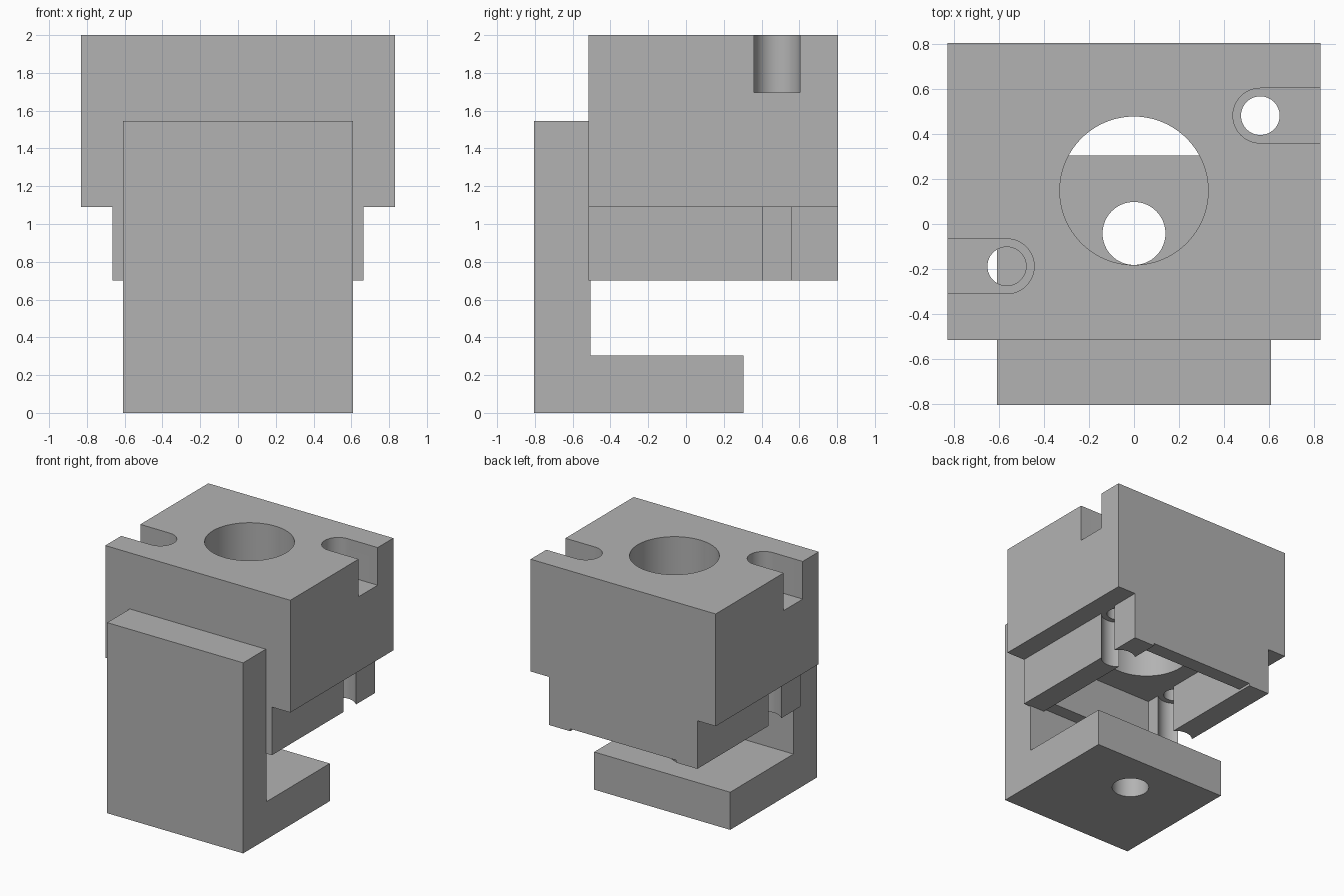
import bpy, bmesh, math

if "Cube" in bpy.data.objects:
    bpy.data.objects.remove(bpy.data.objects["Cube"])

grey = bpy.data.materials.new("plain_grey")
grey.diffuse_color = (0.448, 0.448, 0.448, 1)
grey.use_nodes = True
grey.node_tree.nodes["Principled BSDF"].inputs["Base Color"].default_value = grey.diffuse_color


def add_object(name, bm):
    bmesh.ops.recalc_face_normals(bm, faces=bm.faces)
    mesh = bpy.data.meshes.new(name)
    bm.to_mesh(mesh)
    bm.free()
    mesh.materials.append(grey)
    obj = bpy.data.objects.new(name, mesh)
    bpy.context.collection.objects.link(obj)
    return obj


def prism(name, base, offset):
    """Extrude a closed outline of 3D points along an offset."""
    bm = bmesh.new()
    face = bm.faces.new([bm.verts.new(p) for p in base])
    out = bmesh.ops.extrude_face_region(bm, geom=[face])
    verts = [g for g in out["geom"] if isinstance(g, bmesh.types.BMVert)]
    bmesh.ops.translate(bm, verts=verts, vec=offset)
    return add_object(name, bm)


def box(name, x0, x1, y0, y1, z0, z1):
    return prism(name, [(x0, y0, z0), (x1, y0, z0), (x1, y1, z0), (x0, y1, z0)],
                 (0, 0, z1 - z0))


def cylinder(name, x, y, r, z0, z1, n=64):
    ring = [(x + r * math.cos(2 * math.pi * i / n),
             y + r * math.sin(2 * math.pi * i / n), z0) for i in range(n)]
    return prism(name, ring, (0, 0, z1 - z0))


def slot(name, x, y, r, side, z0, z1, n=24):
    """Round-ended slot running out through one side."""
    arc = [(x - side * r * math.sin(math.pi * i / n),
            y + r * math.cos(math.pi * i / n), z0) for i in range(n + 1)]
    return prism(name, arc + [(side, y - r, z0), (side, y + r, z0)], (0, 0, z1 - z0))


def cut(obj, cutters):
    """Subtract the cutters, bake the result and shade round walls smooth."""
    for c in cutters:
        c.hide_render = True
        mod = obj.modifiers.new(c.name, 'BOOLEAN')
        mod.operation, mod.solver, mod.object = 'DIFFERENCE', 'EXACT', c
    dg = bpy.context.evaluated_depsgraph_get()
    mesh = bpy.data.meshes.new_from_object(obj.evaluated_get(dg))
    obj.modifiers.clear()
    obj.data = mesh
    for c in cutters:
        bpy.data.objects.remove(c, do_unlink=True)
    bpy.ops.object.select_all(action='DESELECT')
    obj.select_set(True)
    bpy.context.view_layer.objects.active = obj
    bpy.ops.object.shade_smooth_by_angle(angle=math.radians(30))


# Main block: stepped section run front to back
FRONT, BACK = -0.515, 0.805
half = [(0.665, 0.70), (0.665, 1.09), (0.83, 1.09), (0.83, 2.0)]
outline = half + [(-x, z) for x, z in reversed(half)]
block = prism("main_block", [(x, FRONT, z) for x, z in outline], (0, BACK - FRONT, 0))

# Central bore, underside pocket and shallow relief between the legs
cutters = [
    cylinder("bore", 0, 0.148, 0.33, 0.9, 2.1, 96),
    box("pocket", -0.475, 0.475, -0.395, 0.685, 0.6, 1.09),
    box("relief", -0.475, 0.475, -0.7, 1.0, 0.6, 0.72),
]
# Two bolt stations: open slot above, through hole, counterbore below
for side, x, y in ((1, 0.562, 0.482), (-1, -0.566, -0.188)):
    cutters += [
        slot("bolt_slot", x, y, 0.122, side, 1.695, 2.1),
        cylinder("bolt_hole", x, y, 0.086, 1.0, 1.8),
        cylinder("counterbore", x, y, 0.129, 0.6, 1.09),
    ]
cut(block, cutters)

# L-shaped bracket with a hole in its foot
section = [(-0.805, 0), (0.305, 0), (0.305, 0.305), (-0.505, 0.305),
           (-0.505, 1.545), (-0.805, 1.545)]
bracket = prism("bracket", [(-0.61, y, z) for y, z in section], (1.22, 0, 0))
cut(bracket, [cylinder("foot_hole", 0, -0.042, 0.14, -0.1, 0.4)])
